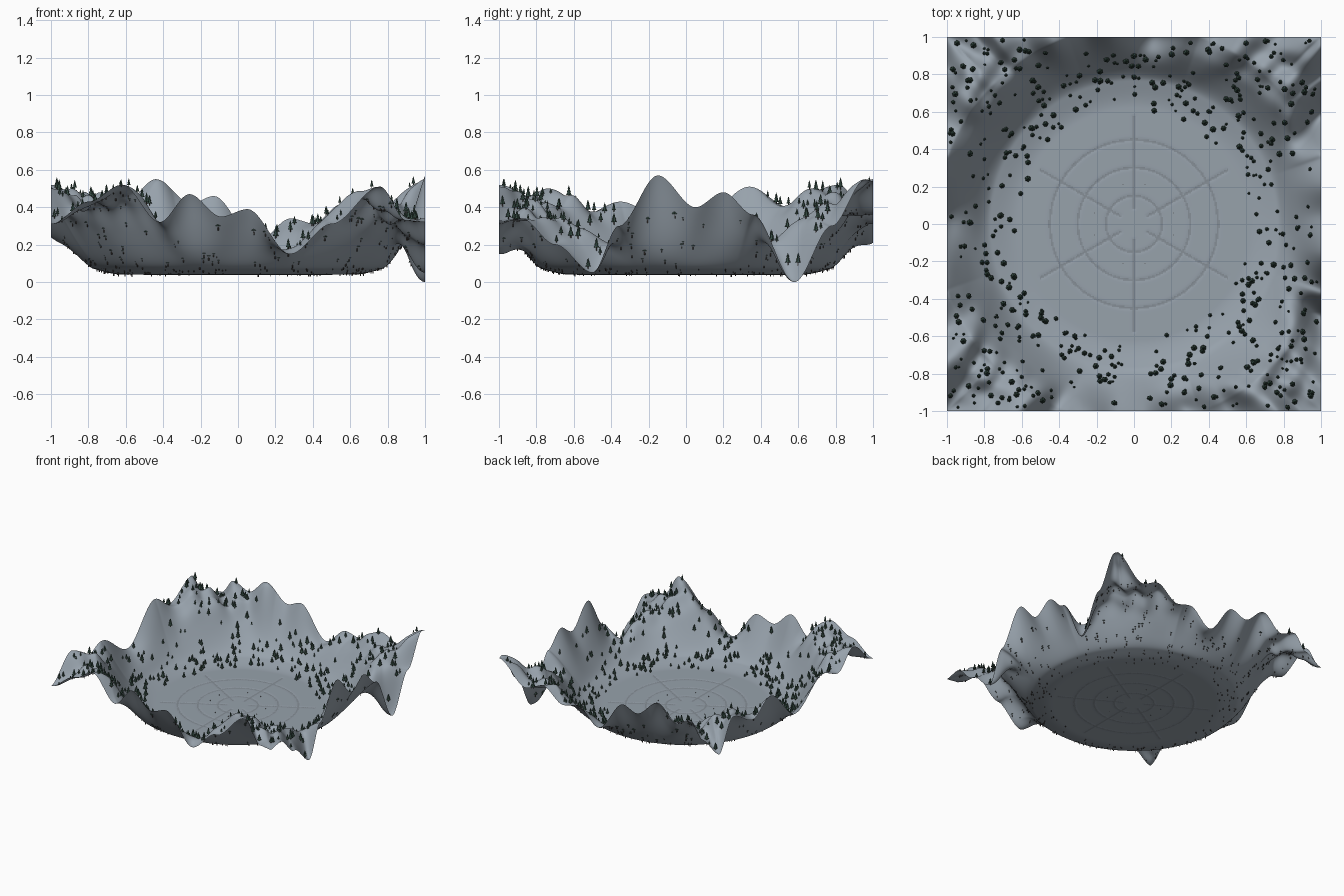
import bpy, bmesh, math, random
from mathutils import Matrix

if "Cube" in bpy.data.objects:
    bpy.data.objects.remove(bpy.data.objects["Cube"])

random.seed(7)
FLOOR = 0.04
N = 270

# Height of the sheet along each border: (position, z)
FRONT = [(-1, .31), (-.8, .43), (-.62, .52), (-.42, .32), (-.26, .47), (-.09, .35), (.05, .39),
         (.28, .15), (.5, .31), (.76, .51), (.9, .33), (1, .32)]
RIGHT = [(-1, .32), (-.88, .34), (-.7, .2), (-.5, .05), (-.36, .3), (-.15, .57), (.05, .4), (.2, .48),
         (.36, .36), (.58, 0), (.78, .3), (.96, .55), (1, .54)]
BACK = [(-1, .28), (-.85, .36), (-.74, .48), (-.6, .43), (-.44, .55), (-.25, .42), (-.13, .46),
        (.1, .21), (.28, .34), (.42, .31), (.6, .42), (.76, .36), (1, .54)]
LEFT = [(-1, .31), (-.74, .5), (-.55, .36), (-.35, .43), (0, .24), (.34, .51), (.55, .4), (.82, .52), (1, .28)]


def smooth(a, b, v):
    t = min(1, max(0, (v - a) / (b - a)))
    return t * t * (3 - 2 * t)


def along(profile, v):
    for (a, za), (b, zb) in zip(profile, profile[1:]):
        if v <= b:
            return za + (zb - za) * smooth(a, b, v)
    return profile[-1][1]


def border(x, y):
    m = max(abs(x), abs(y))
    x, y = x / m, y / m
    if abs(x) >= abs(y):
        return along(RIGHT if x > 0 else LEFT, y)
    return along(BACK if y > 0 else FRONT, x)


def groove_distance(x, y):
    # Three rings and six spokes marked on the floor
    r = math.hypot(x, y)
    d = min(abs(r - q) for q in (.15, .3, .45))
    if .08 < r < .58:
        a = math.atan2(y, x) - math.pi / 6
        off = a - round(a / (math.pi / 3)) * math.pi / 3
        d = min(d, r * abs(math.sin(off)))
    return d


def height(x, y):
    r = math.hypot(x, y)
    if r < .6:
        return FLOOR - .002 * math.exp(-(groove_distance(x, y) / .009) ** 2)
    edge_r = r / max(abs(x), abs(y))
    # Gentle apron, then the steep wall, which rounds over only in the corners
    apron = .05 * smooth(.62, .88, r)
    t = min(1, max(0, (r - .77) / (min(edge_r, 1.06) - .77)))
    k = .2 + .5 * smooth(1, 1.1, edge_r)
    rise = smooth(0, 1, t) * k + t ** 1.7 * (1 - k)
    w = smooth(max(.8, edge_r - .26), edge_r, r)
    a = math.atan2(y, x)
    ring = .40 + .05 * math.sin(5 * a + 1) + .035 * math.sin(11 * a)
    target = ring + (border(x, y) - ring) * w
    # Bumpy ground outside the ring ridge
    bumps = .04 * math.sin(27 * x + 6 * y) * math.sin(25 * y - 7 * x + 1)
    z = FLOOR + apron + (target - FLOOR - apron) * rise + bumps * smooth(.92, 1.1, r) * (1 - w)
    return max(0, z)


def material(name, color):
    m = bpy.data.materials.new(name)
    m.diffuse_color = (*color, 1)
    m.use_nodes = True
    m.node_tree.nodes["Principled BSDF"].inputs["Base Color"].default_value = m.diffuse_color
    return m


def finish(bm, name, mats, is_smooth=False):
    me = bpy.data.meshes.new(name)
    bm.to_mesh(me)
    bm.free()
    for m in mats:
        me.materials.append(m)
    for p in me.polygons:
        p.use_smooth = is_smooth
    ob = bpy.data.objects.new(name, me)
    bpy.context.collection.objects.link(ob)
    return ob


rock = material("rock", (.31, .36, .41))
worn = material("worn_rock", (.24, .275, .31))
needles = material("needles", (.035, .07, .055))
bark = material("bark", (.06, .05, .045))

# Terrain sheet with darker floor markings
bm = bmesh.new()
bmesh.ops.create_grid(bm, x_segments=N, y_segments=N, size=1)
for v in bm.verts:
    v.co.z = height(v.co.x, v.co.y)
for f in bm.faces:
    c = f.calc_center_median()
    if c.xy.length < .6 and groove_distance(c.x, c.y) < .006:
        f.material_index = 1
finish(bm, "terrain", [rock, worn], True)


def cone(bm, x, y, z, r1, r2, h, sides=6, turn=0):
    mat = Matrix.Translation((x, y, z + h / 2)) @ Matrix.Rotation(turn, 4, 'Z')
    bmesh.ops.create_cone(bm, cap_ends=True, segments=sides, radius1=r1, radius2=r2, depth=h, matrix=mat)


# Conifers scattered over the slopes, sparser where it is steep
crowns, trunks = bmesh.new(), bmesh.new()
count = 0
while count < 580:
    x, y = random.uniform(-.985, .985), random.uniform(-.985, .985)
    r = math.hypot(x, y)
    if r < random.uniform(.6, .7) or (abs(x) < .06 and y < 0):
        continue
    z = height(x, y)
    slope = math.hypot(height(x + .01, y) - z, height(x, y + .01) - z) / .01
    if slope > 1.2 and random.random() < .55:
        continue
    s = random.uniform(.45, 1.15)
    turn = random.uniform(0, 1)
    cone(trunks, x, y, z - .012 * s, .003 * s, .003 * s, .026 * s, 5)
    for base, rad, h in ((.010, .015, .026), (.024, .011, .022), (.038, .007, .020)):
        cone(crowns, x, y, z + base * s, rad * s, 0, h * s, 6, turn)
    count += 1
finish(crowns, "tree_crowns", [needles])
finish(trunks, "tree_trunks", [bark])

# Small marker posts around the inner ring
posts = bmesh.new()
for k in range(4):
    for da in (-.27, .27):
        a = k * math.pi / 2 + da
        cone(posts, .22 * math.cos(a), .22 * math.sin(a), FLOOR - .003, .002, .002, .01, 5)
finish(posts, "marker_posts", [bark])
